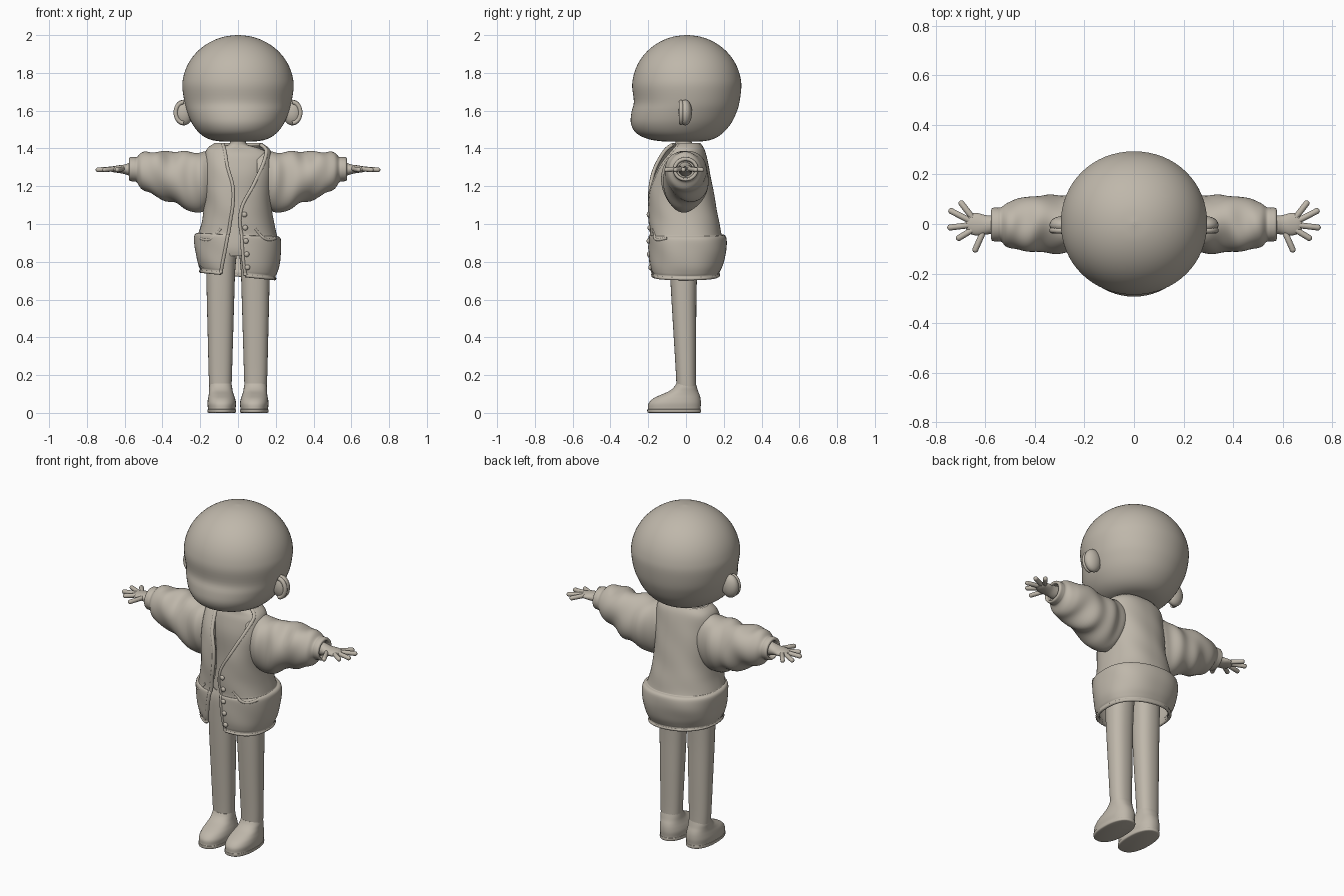
import bpy, bmesh, math
from mathutils import Vector

if "Cube" in bpy.data.objects:
    bpy.data.objects.remove(bpy.data.objects["Cube"])

clay = bpy.data.materials.new("warm_clay")
clay.diffuse_color = (0.52, 0.475, 0.405, 1)
clay.use_nodes = True
clay.node_tree.nodes["Principled BSDF"].inputs["Base Color"].default_value = clay.diffuse_color
TAU = math.tau


def finish(name, bm, fix=True):
    if fix:
        bmesh.ops.recalc_face_normals(bm, faces=bm.faces)
    me = bpy.data.meshes.new(name)
    bm.to_mesh(me)
    bm.free()
    me.materials.append(clay)
    ob = bpy.data.objects.new(name, me)
    bpy.context.collection.objects.link(ob)
    return ob


def spline(rows, sub):
    """Catmull-Rom interpolation of table rows."""
    out = []
    for i in range(len(rows) - 1):
        a, b, c, d = (rows[max(0, min(len(rows) - 1, i + k))] for k in (-1, 0, 1, 2))
        for j in range(sub):
            t = j / sub
            out.append([0.5 * (2 * q + (r - p) * t + (2 * p - 5 * q + 4 * r - s) * t * t
                               + (3 * q - p - 3 * r + s) * t ** 3)
                        for p, q, r, s in zip(a, b, c, d)])
    out.append(list(rows[-1]))
    return out


def spow(v, n):
    return math.copysign(abs(v) ** (2 / n), v)


def skin(name, rings, closed=True):
    bm = bmesh.new()
    vs = [[bm.verts.new(p) for p in ring] for ring in rings]
    n = len(vs[0])
    for r0, r1 in zip(vs, vs[1:]):
        for i in range(n if closed else n - 1):
            k = (i + 1) % n
            bm.faces.new((r0[i], r0[k], r1[k], r1[i]))
    if closed:
        bm.faces.new(vs[0])
        bm.faces.new(vs[-1])
    return finish(name, bm, closed)


def loft(name, rows, axis="z", n=2.0, seg=40, sub=4, side=1, puff=None):
    """Rows give position along the axis, then low/high extents in the other two axes."""
    rings = []
    for t, u0, u1, v0, v1 in spline(rows, sub):
        ring = []
        for i in range(seg):
            a = TAU * i / seg
            k = 1 + (puff(t, a) if puff else 0)
            u = (u0 + u1) / 2 + (u1 - u0) / 2 * k * spow(math.cos(a), n)
            v = (v0 + v1) / 2 + (v1 - v0) / 2 * k * spow(math.sin(a), n)
            ring.append((side * u, v, t) if axis == "z" else (side * t, u, v))
        rings.append(ring)
    return skin(name, rings)


def ball(name, c, r):
    bm = bmesh.new()
    bmesh.ops.create_uvsphere(bm, u_segments=24, v_segments=16, radius=1)
    for v in bm.verts:
        v.co = Vector(c) + Vector(p * q for p, q in zip(v.co, r))
    return finish(name, bm)


def capsule(name, p, q, r):
    p, q = Vector(p), Vector(q)
    bm = bmesh.new()
    bmesh.ops.create_uvsphere(bm, u_segments=14, v_segments=11, radius=r)
    rot = (q - p).to_track_quat("Z", "Y")
    for v in bm.verts:
        v.co = rot @ v.co + (q if v.co.z > 0 else p)
    return finish(name, bm)


# Head: round skull, soft brow dent and full cheeks
head = [(1.437, -.03, .03, -.06, .03), (1.438, -.10, .10, -.13, .09), (1.45, -.155, .155, -.20, .145),
        (1.48, -.203, .203, -.262, .193), (1.53, -.242, .242, -.291, .237), (1.59, -.268, .268, -.289, .267),
        (1.645, -.283, .283, -.276, .283)]
for d in range(0, 90, 11):
    c, s = math.cos(math.radians(d)), math.sin(math.radians(d))
    head.append((1.725 + .275 * s, -.295 * c, .295 * c, .004 - .289 * c, .004 + .289 * c))
head.append((2.0, -.004, .004, 0, .008))
loft("head", head, n=2.05, seg=64)

# Body and neck under the jacket
loft("torso", [(.83, -.13, .13, -.08, .07), (.88, -.15, .15, -.09, .085), (1.0, -.13, .13, -.085, .08),
               (1.12, -.125, .125, -.085, .08), (1.25, -.15, .15, -.09, .085), (1.34, -.175, .175, -.075, .08),
               (1.38, -.155, .155, -.062, .07), (1.405, -.10, .10, -.058, .055), (1.42, -.05, .05, -.055, .035),
               (1.44, -.043, .043, -.055, .03), (1.48, -.043, .043, -.055, .03)], n=2.2)

# Open jacket: z, half width, front y, back y, left edge x, right edge x
jacket = [(1.42, .125, -.085, .075, -.08, .118), (1.385, .165, -.12, .095, -.07, .150),
          (1.30, .175, -.165, .115, -.055, .125), (1.20, .172, -.188, .135, -.028, .078),
          (1.10, .172, -.192, .152, -.028, .025), (1.02, .182, -.188, .168, -.04, .010),
          (.955, .198, -.183, .178, -.05, .018), (.938, .205, -.185, .185, -.054, .02),
          (.928, .222, -.190, .205, -.056, .02), (.87, .222, -.190, .208, -.066, .024),
          (.80, .212, -.186, .192, -.08, .03), (.76, .200, -.180, .175, -.087, .036),
          (.745, .193, -.176, .168, -.09, .038), (.73, .195, -.178, .170, -.09, .04)]
N = 2.35


def front_y(z, x):
    """Front surface of the jacket at height z."""
    r = min(spline(jacket, 6), key=lambda q: abs(q[0] - z))
    return (r[2] + r[3]) / 2 - (r[3] - r[2]) / 2 * (1 - min(1, abs(x) / r[1]) ** N) ** (1 / N)


def skew(x, z):
    return z - .1 * x * max(0, min(1, (1.02 - z) / .2))


rings = []
for z, w, yf, yb, xl, xr in spline(jacket, 5):
    a0 = math.asin(min(1, abs(xr) / w) ** (N / 2))
    a1 = TAU - math.asin(min(1, abs(xl) / w) ** (N / 2))
    ring = []
    for i in range(97):
        a = a0 + (a1 - a0) * i / 96
        k = 1 + .012 * math.sin(3 * a + 14 * z) * math.sin(19 * z + 2 * a)
        if z < .775:                       # ribbed hem
            k += .007 * math.sin(52 * a)
        x = w * k * spow(math.sin(a), N)
        y = (yf + yb) / 2 - (yb - yf) / 2 * k * spow(math.cos(a), N)
        ring.append((x, y, skew(x, z)))
    rings.append(ring)
coat = skin("jacket", rings, closed=False)
solid = coat.modifiers.new("cloth_thickness", "SOLIDIFY")
solid.thickness, solid.offset = .014, 0


def cord(name, pts, r):
    cu = bpy.data.curves.new(name, "CURVE")
    cu.dimensions = "3D"
    cu.bevel_depth, cu.bevel_resolution = r, 3
    cu.use_fill_caps = True
    sp = cu.splines.new("POLY")
    sp.points.add(len(pts) - 1)
    for q, p in zip(sp.points, pts):
        q.co = (*p, 1)
    cu.materials.append(clay)
    ob = bpy.data.objects.new(name, cu)
    bpy.context.collection.objects.link(ob)


# Rolled trims on the openings, hem and neckline
cord("right_front_trim", [r[0] for r in rings], .010)
cord("left_front_trim", [r[-1] for r in rings], .010)
cord("hem_trim", rings[-1], .009)
cord("neck_trim", rings[0], .008)

# Slanted pocket openings
for s, label in ((-1, "left"), (1, "right")):
    pts = []
    for i in range(13):
        t = i / 12
        x, z = s * (.09 + .11 * t), .975 - .05 * t - .03 * math.sin(math.pi * t)
        pts.append((x, front_y(z, x) - .003, z))
    cord(label + "_pocket_lip", pts, .008)

# Buttons down the placket
for i in range(5):
    z = 1.05 - .07 * i
    x = .034 + .004 * i
    ball("button", (x, front_y(z, x) - .010, z), (.014, .010, .014))


# Sleeves with folds
def folds(x, a):
    fade = max(0, min(1, (.535 - x) / .06)) * max(.2, min(1, (x - .13) / .08))
    return fade * (.055 * math.sin(52 * x + 2.2 * math.cos(a)) * (.6 + .4 * math.sin(2 * a + 9 * x))
                   + .04 * math.sin(3 * a + 30 * x))


sleeve = [(.10, -.09, .08, 1.16, 1.37), (.15, -.11, .095, 1.09, 1.385), (.20, -.125, .105, 1.065, 1.385),
          (.27, -.122, .115, 1.075, 1.38), (.33, -.115, .118, 1.105, 1.38), (.40, -.11, .115, 1.135, 1.385),
          (.46, -.108, .10, 1.16, 1.385), (.51, -.095, .085, 1.185, 1.375), (.535, -.072, .068, 1.22, 1.355),
          (.55, -.07, .066, 1.225, 1.355), (.572, -.068, .064, 1.228, 1.352), (.574, -.054, .05, 1.24, 1.338),
          (.55, -.05, .046, 1.245, 1.333)]
fingers = [((.655, .03), (.696, .083)), ((.665, .015), (.737, .052)), ((.665, -.005), (.741, -.014)),
           ((.655, -.025), (.706, -.056)), ((.61, -.035), (.640, -.103))]
leg = [(.11, .035, .15, -.05, .055), (.2, .032, .155, -.053, .053), (.4, .026, .16, -.065, .054),
       (.6, .020, .165, -.077, .055), (.75, .015, .167, -.085, .06), (.85, .006, .16, -.088, .07),
       (.9, .005, .14, -.08, .07)]
shoe = [(0, .018, .155, -.197, .073), (.004, .011, .161, -.204, .08), (.018, .010, .162, -.205, .08),
        (.022, .013, .159, -.201, .077), (.05, .010, .162, -.198, .079), (.075, .015, .159, -.175, .077),
        (.095, .022, .155, -.135, .072), (.115, .028, .153, -.09, .064), (.135, .031, .153, -.065, .058),
        (.155, .034, .150, -.052, .052)]
for s, label in ((-1, "left_"), (1, "right_")):
    loft(label + "sleeve", sleeve, "x", seg=48, sub=6, side=s, puff=folds)
    # Hand: wrist and palm with five spread fingers
    loft(label + "palm", [(.53, -.042, .036, 1.25, 1.33), (.57, -.04, .034, 1.255, 1.325),
                          (.60, -.043, .036, 1.264, 1.315), (.63, -.047, .044, 1.27, 1.311),
                          (.66, -.040, .042, 1.274, 1.306), (.678, -.02, .025, 1.28, 1.30)], "x", seg=24, side=s)
    for p, q in fingers:
        capsule(label + "finger", (s * p[0], p[1], 1.292), (s * q[0], q[1], 1.287), .0125)
    # Ear with a raised rim
    ball(label + "ear", (s * .288, -.004, 1.59), (.053, .036, .068))
    cord(label + "ear_rim", [(s * (.288 + .042 * math.cos(math.radians(d))), -.026,
                              1.59 + .055 * math.sin(math.radians(d))) for d in range(-90, 91, 12)], .012)
    loft(label + "leg", leg, n=2.3, seg=32, side=s)
    loft(label + "shoe", shoe, n=2.3, side=s)

# Smooth shading with sharp edges kept
for ob in bpy.context.collection.objects:
    if ob.type == "MESH":
        ob.select_set(True)
        bpy.context.view_layer.objects.active = ob
bpy.ops.object.shade_smooth_by_angle(angle=math.radians(45))
